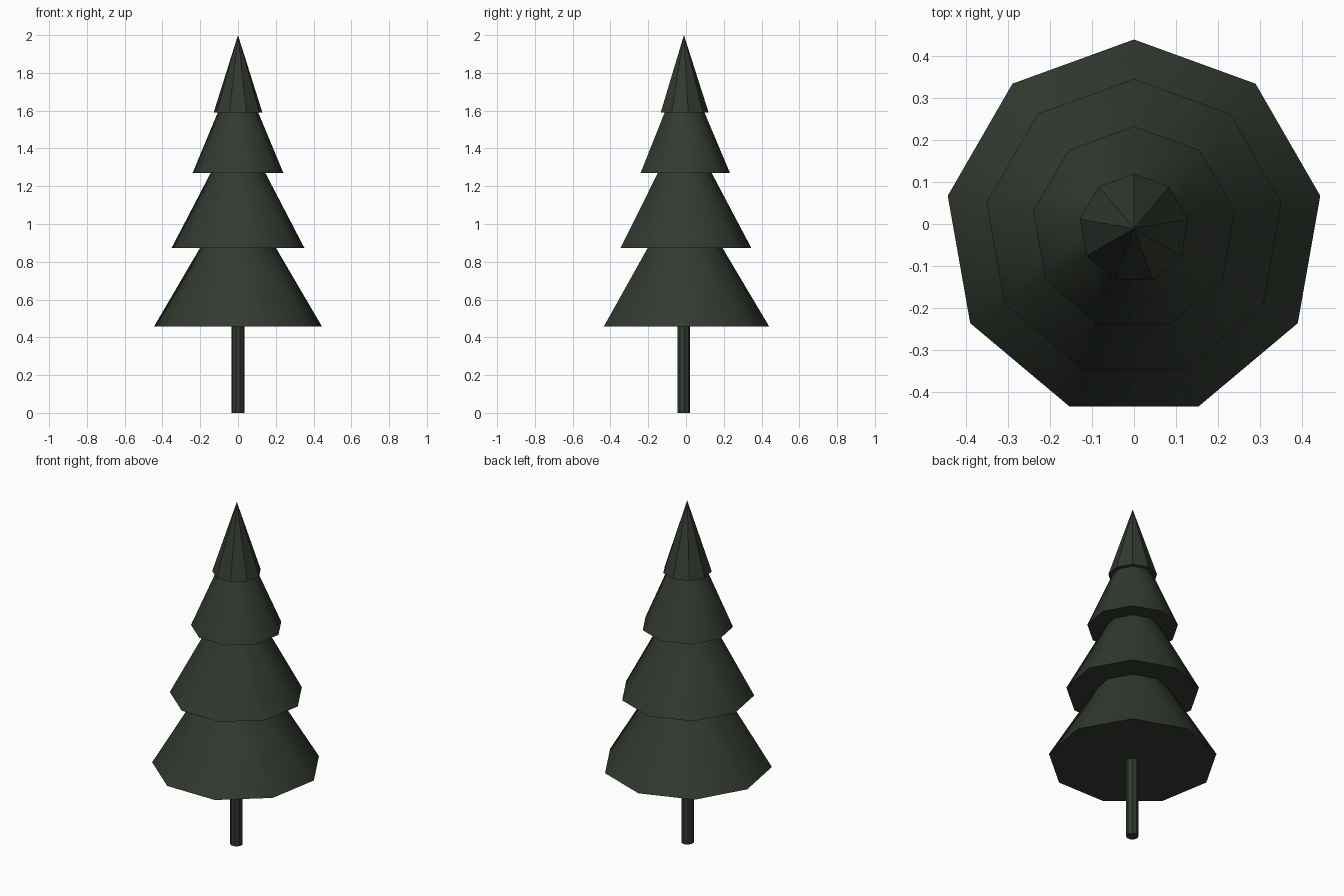
import bpy, math

if "Cube" in bpy.data.objects:
    bpy.data.objects.remove(bpy.data.objects["Cube"])

SIDES = 9
CENTRE_Y = -0.011

green = bpy.data.materials.new("dark_pine_green")
green.diffuse_color = (0.032, 0.042, 0.029, 1)
green.use_nodes = True
green.node_tree.nodes["Principled BSDF"].inputs["Base Color"].default_value = green.diffuse_color


def frustum(name, z0, z1, r0, r1, smooth, y=CENTRE_Y):
    """Nine-sided tapered part with one corner pointing to the back."""
    bpy.ops.mesh.primitive_cone_add(vertices=SIDES, radius1=r0, radius2=r1,
                                    depth=z1 - z0, location=(0, y, (z0 + z1) / 2))
    ob = bpy.context.object
    ob.name = name
    ob.data.materials.append(green)
    if smooth:
        bpy.ops.object.shade_smooth_by_angle(angle=math.radians(45))
    return ob


# Trunk
frustum("trunk", 0.0, 0.47, 0.034, 0.034, False, -0.014)

# Stacked branch tiers, rounded by smooth shading
frustum("bottom_tier", 0.458, 0.875, 0.451, 0.203, True)
frustum("middle_tier", 0.873, 1.272, 0.357, 0.146, True)
frustum("upper_tier", 1.270, 1.592, 0.244, 0.108, True)

# Faceted pointed top
frustum("tree_top", 1.590, 2.0, 0.131, 0.0, False)
